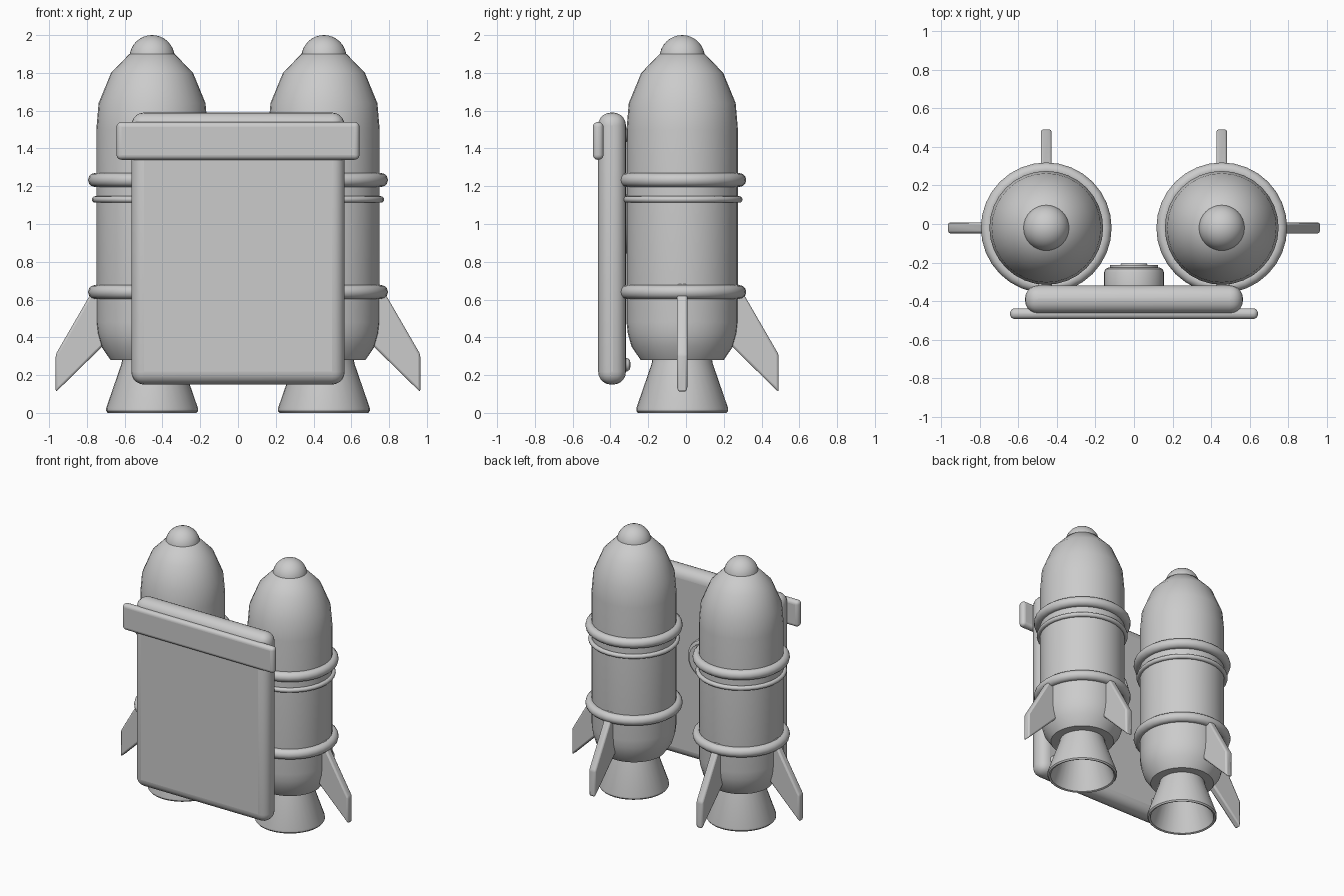
import bpy, bmesh, math
from mathutils import Matrix, Vector

cube = bpy.data.objects.get("Cube")
if cube:
    bpy.data.objects.remove(cube, do_unlink=True)

GREY = (0.6, 0.6, 0.6, 1)
grey = bpy.data.materials.new("plain grey")
grey.diffuse_color = GREY
grey.use_nodes = True
grey.node_tree.nodes["Principled BSDF"].inputs["Base Color"].default_value = GREY


def finish(name, bm, bevel=0, segments=4, angle=35):
    """Turn a bmesh into a smooth shaded object, with optional rounded edges."""
    bmesh.ops.recalc_face_normals(bm, faces=bm.faces)
    mesh = bpy.data.meshes.new(name)
    bm.to_mesh(mesh)
    bm.free()
    mesh.materials.append(grey)
    obj = bpy.data.objects.new(name, mesh)
    bpy.context.collection.objects.link(obj)
    if bevel:
        mod = obj.modifiers.new("rounding", "BEVEL")
        mod.width = bevel
        mod.segments = segments
        mod.limit_method = "ANGLE"
    bpy.ops.object.select_all(action="DESELECT")
    obj.select_set(True)
    bpy.context.view_layer.objects.active = obj
    bpy.ops.object.shade_smooth_by_angle(angle=math.radians(angle))
    return obj


def lathe(name, profile, centre, closed=False, steps=32, tilt=None, angle=35):
    """Spin a (radius, height) profile around a vertical axis at centre."""
    bm = bmesh.new()
    verts = [bm.verts.new((r, 0, z)) for r, z in profile]
    edges = [bm.edges.new(pair) for pair in zip(verts, verts[1:])]
    if closed:
        edges.append(bm.edges.new((verts[-1], verts[0])))
    bmesh.ops.spin(bm, geom=verts + edges, cent=(0, 0, 0), axis=(0, 0, 1),
                   angle=math.tau, steps=steps)
    bmesh.ops.remove_doubles(bm, verts=bm.verts, dist=0.0001)
    if tilt:
        bm.transform(tilt)
    bm.transform(Matrix.Translation(centre))
    return finish(name, bm, angle=angle)


def box(name, low, high, bevel):
    bm = bmesh.new()
    low, high = Vector(low), Vector(high)
    bmesh.ops.create_cube(bm, size=1)
    bm.transform(Matrix.Translation((low + high) / 2) @ Matrix.Diagonal((*(high - low), 1)))
    return finish(name, bm, bevel, 5)


def ring(name, centre, major, minor):
    """Round hoop around a tank."""
    turn = [math.tau * i / 12 for i in range(12)]
    lathe(name, [(major + minor * math.cos(a), minor * math.sin(a)) for a in turn],
          centre, closed=True, angle=60)


def fin(name, centre, heading):
    """Swept plate reaching outward in the given heading."""
    bm = bmesh.new()
    outline = [(0.25, 0.365), (0.27, 0.345), (0.51, 0.11), (0.51, 0.31), (0.29, 0.69), (0.25, 0.69)]
    face = bm.faces.new([bm.verts.new((r, -0.028, z)) for r, z in outline])
    side = bmesh.ops.extrude_face_region(bm, geom=[face])["geom"]
    moved = [v for v in side if isinstance(v, bmesh.types.BMVert)]
    bmesh.ops.translate(bm, verts=moved, vec=(0, 0.056, 0))
    bm.transform(Matrix.Translation(centre) @ Matrix.Rotation(heading, 4, "Z"))
    finish(name, bm, 0.012, 2)


# Two rocket tanks with nose, nozzle, hoops and fins
TANK = [(0, 0.28), (0.22, 0.28), (0.268, 0.35), (0.288, 0.42), (0.295, 0.48), (0.295, 1.5),
        (0.283, 1.64), (0.217, 1.8), (0.12, 1.9), (0, 1.93)]
NOZZLE = [(0, 0.3), (0.155, 0.3), (0.162, 0.26), (0.243, 0.025), (0.243, 0.01), (0.235, 0),
          (0.222, 0.005), (0.14, 0.25), (0, 0.25)]
NOSE = [(0.12 * math.cos(a), 1.88 + 0.12 * math.sin(a))
        for a in (math.pi / 2 * i / 8 for i in range(-2, 9))]

for label, sign in (("left", 1), ("right", -1)):
    centre = Vector((sign * 0.455, -0.02, 0))
    lathe(label + "_tank", TANK, centre)
    lathe(label + "_nozzle", NOZZLE, centre)
    lathe(label + "_nose_cap", NOSE, centre)
    for part, z, major, minor in (("upper_hoop", 1.233, 0.302, 0.037),
                                  ("thin_hoop", 1.13, 0.302, 0.017),
                                  ("lower_hoop", 0.64, 0.302, 0.037)):
        ring(label + "_" + part, centre + Vector((0, 0, z)), major, minor)
    fin(label + "_outer_fin", centre, 0 if sign > 0 else math.pi)
    fin(label + "_back_fin", centre, math.pi / 2)

# Front panel and the bar across it
box("panel", (-0.565, -0.465, 0.15), (0.565, -0.318, 1.59), 0.068)
box("top_bar", (-0.643, -0.493, 1.34), (0.643, -0.437, 1.54), 0.026)

# Round buckle on the back of the panel
toward_back = Matrix.Rotation(-math.pi / 2, 4, "X")
BUCKLE = [(0, 0), (0.155, 0), (0.155, 0.08), (0.148, 0.097), (0.13, 0.105), (0.125, 0.105),
          (0.125, 0.117), (0.07, 0.117), (0.065, 0.126), (0, 0.126)]
lathe("buckle", BUCKLE, (0, -0.33, 1.0), tilt=toward_back)

# Corner studs on the back of the panel
STUD = [(0, 0), (0.035, 0), (0.035, 0.02), (0.025, 0.033), (0, 0.037)]
for x in (-0.46, 0.46):
    for z in (0.255, 1.47):
        lathe("stud", STUD, (x, -0.33, z), steps=16, tilt=toward_back, angle=50)
